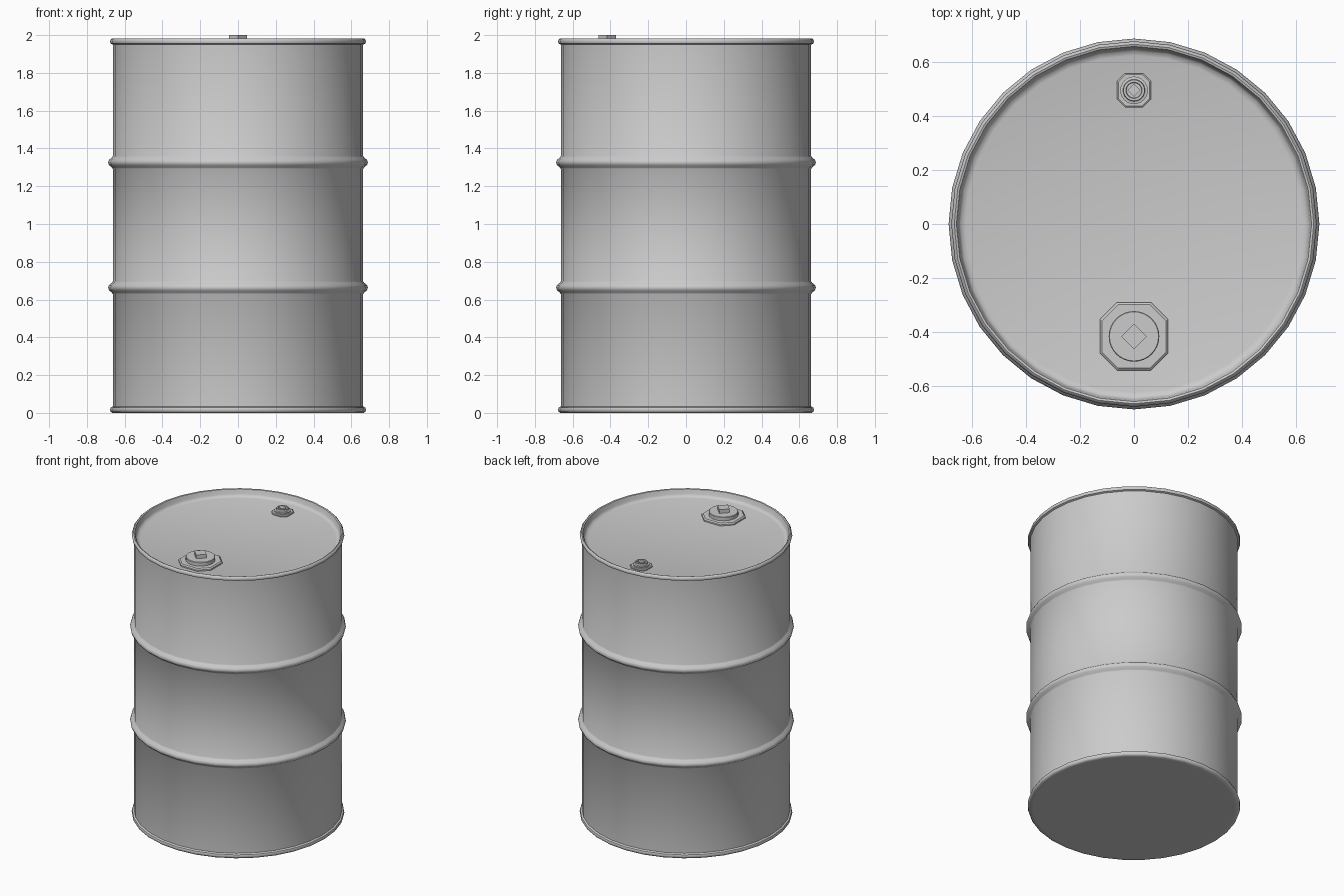
import bpy, bmesh, math

if "Cube" in bpy.data.objects:
    bpy.data.objects.remove(bpy.data.objects["Cube"])


def circle(r, n):
    return [(r * math.sin(2 * math.pi * i / n), r * math.cos(2 * math.pi * i / n)) for i in range(n)]


def octagon(h, f):
    return [(f, h), (h, f), (h, -f), (f, -h), (-f, -h), (-h, -f), (-h, f), (-f, h)]


# Joins stacked outlines into one closed solid
def loft(name, rings, y=0, smooth=None):
    bm = bmesh.new()
    loops = [[bm.verts.new((px, py + y, z)) for px, py in pts] for pts, z in rings]
    for a, b in zip(loops, loops[1:]):
        for i in range(len(a)):
            j = (i + 1) % len(a)
            bm.faces.new((a[i], a[j], b[j], b[i]))
    bm.faces.new(loops[0])
    bm.faces.new(loops[-1])
    bmesh.ops.recalc_face_normals(bm, faces=bm.faces)
    me = bpy.data.meshes.new(name)
    bm.to_mesh(me)
    bm.free()
    ob = bpy.data.objects.new(name, me)
    bpy.context.collection.objects.link(ob)
    if smooth:
        bpy.ops.object.select_all(action='DESELECT')
        ob.select_set(True)
        bpy.context.view_layer.objects.active = ob
        bpy.ops.object.shade_smooth_by_angle(angle=math.radians(smooth))
    return ob


def turned(name, profile, n, y=0, smooth=40):
    return loft(name, [(circle(r, n), z) for r, z in profile], y, smooth)


# Drum shell: bottom rim, two rolling hoops, top rim, recessed lid
LID = 1.932
profile = [(.645, 0), (.666, 0), (.674, .006), (.678, .017), (.674, .028), (.663, .034)]
for zc in (.663, 1.326):
    profile += [(.663, zc - .034), (.668, zc - .026), (.683, zc - .014), (.688, zc),
                (.683, zc + .014), (.668, zc + .026), (.663, zc + .034)]
profile += [(.663, 1.95), (.674, 1.955), (.678, 1.966), (.674, 1.977), (.667, 1.982),
            (.659, 1.979), (.655, 1.97), (.651, 1.948), (.643, 1.937), (.625, LID)]
turned("drum_shell", profile, 32)

# Large bung: octagonal flange, round plug, square key
YB = -.417
loft("large_bung_flange", [(octagon(.126, .063), LID - .005), (octagon(.126, .063), 1.941),
                           (octagon(.118, .059), 1.948)], YB)
turned("large_bung_plug", [(.094, 1.94), (.094, 1.971), (.091, 1.974)], 32, YB)
loft("large_bung_key", [(circle(.047, 4), 1.97), (circle(.047, 4), 2.0)], YB)

# Small bung: octagonal flange, stepped plug with a recess, square key
YS = .496
loft("small_bung_flange", [(octagon(.063, .034), LID - .005), (octagon(.063, .034), 1.939),
                           (octagon(.058, .031), 1.943)], YS)
turned("small_bung_plug", [(.051, 1.94), (.051, 1.952), (.041, 1.954), (.039, 1.967),
                           (.030, 1.967), (.028, 1.958)], 24, YS)
loft("small_bung_key", [(circle(.024, 4), 1.955), (circle(.024, 4), 1.97)], YS)
